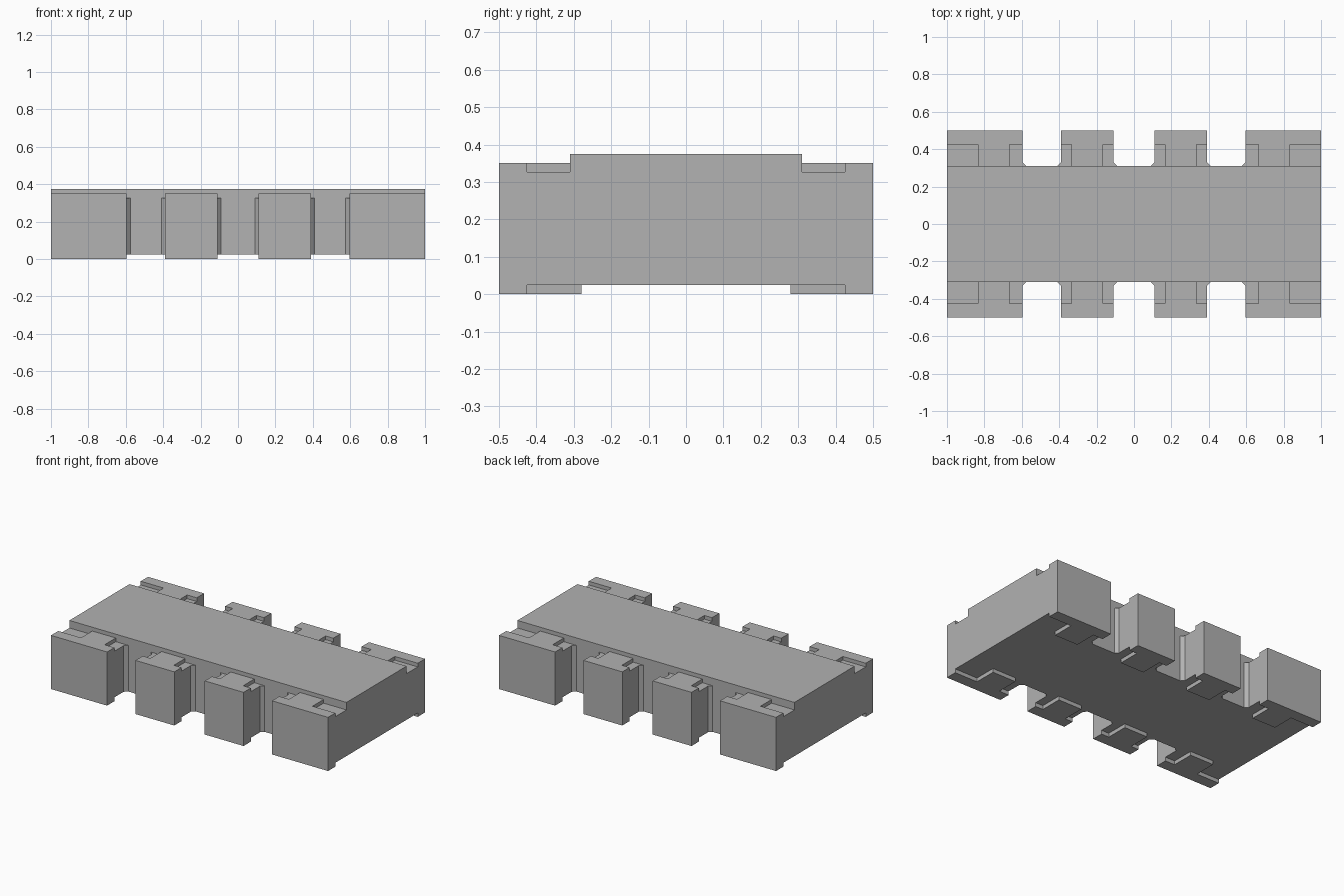
import bpy, bmesh

if "Cube" in bpy.data.objects:
    bpy.data.objects.remove(bpy.data.objects["Cube"], do_unlink=True)

grey = bpy.data.materials.new("plain grey")
grey.use_nodes = True
grey.diffuse_color = (0.445, 0.445, 0.445, 1)
grey.node_tree.nodes["Principled BSDF"].inputs["Base Color"].default_value = (0.445, 0.445, 0.445, 1)

WALL, EDGE, CHAMFER = 0.31, 0.5, 0.02   # slab side, block face, inner corner cut


def prism(name, outline, z0, z1):
    """Extrude a flat xy outline from z0 to z1."""
    bm = bmesh.new()
    face = bm.faces.new([bm.verts.new((x, y, z0)) for x, y in outline])
    new = bmesh.ops.extrude_face_region(bm, geom=[face])["geom"]
    for v in new:
        if isinstance(v, bmesh.types.BMVert):
            v.co.z = z1
    bmesh.ops.recalc_face_normals(bm, faces=bm.faces)
    mesh = bpy.data.meshes.new(name)
    bm.to_mesh(mesh)
    bm.free()
    mesh.materials.append(grey)
    obj = bpy.data.objects.new(name, mesh)
    bpy.context.collection.objects.link(obj)
    return obj


# Block extents along x: start, end, tongue start, tongue end
right = [(0.11, 0.39, 0.165, 0.335), (0.595, 1.0, 0.665, 0.835)]
blocks = [(-b, -a, -d, -c) for a, b, c, d in reversed(right)] + right

# Central slab
slab = prism("block_slab", [(-1, -WALL), (1, -WALL), (1, WALL), (-1, WALL)], 0.025, 0.375)

# Core layer: castellated outline with chamfered inner corners
row = []
for a, b, _, _ in blocks:
    if a > -1:
        row += [(a - CHAMFER, WALL), (a, WALL + CHAMFER)]
    row += [(a, EDGE), (b, EDGE)]
    if b < 1:
        row += [(b, WALL + CHAMFER), (b + CHAMFER, WALL)]
outline = row + [(x, -y) for x, y in reversed(row)]
parts = [prism("core", outline, 0.025, 0.326)]

# T-shaped columns: raised pads on the top and underside of each block
for side in (-1, 1):
    for a, b, c, d in blocks:
        tee = [(a, 0.425), (c, 0.425), (c, 0.28), (d, 0.28),
               (d, 0.425), (b, 0.425), (b, EDGE), (a, EDGE)]
        parts.append(prism("pad_column", [(x, side * y) for x, y in tee], 0.0, 0.35))

# Fuse everything into one clean solid
bpy.context.view_layer.objects.active = slab
for part in parts:
    mod = slab.modifiers.new("fuse", "BOOLEAN")
    mod.operation = "UNION"
    mod.solver = "EXACT"
    mod.object = part
    bpy.ops.object.modifier_apply(modifier=mod.name)
    bpy.data.objects.remove(part, do_unlink=True)

# Merge coplanar faces
bm = bmesh.new()
bm.from_mesh(slab.data)
bmesh.ops.remove_doubles(bm, verts=bm.verts, dist=0.0001)
bmesh.ops.dissolve_limit(bm, angle_limit=0.01, verts=bm.verts, edges=bm.edges)
bm.to_mesh(slab.data)
bm.free()
slab.name = "notched_block"
